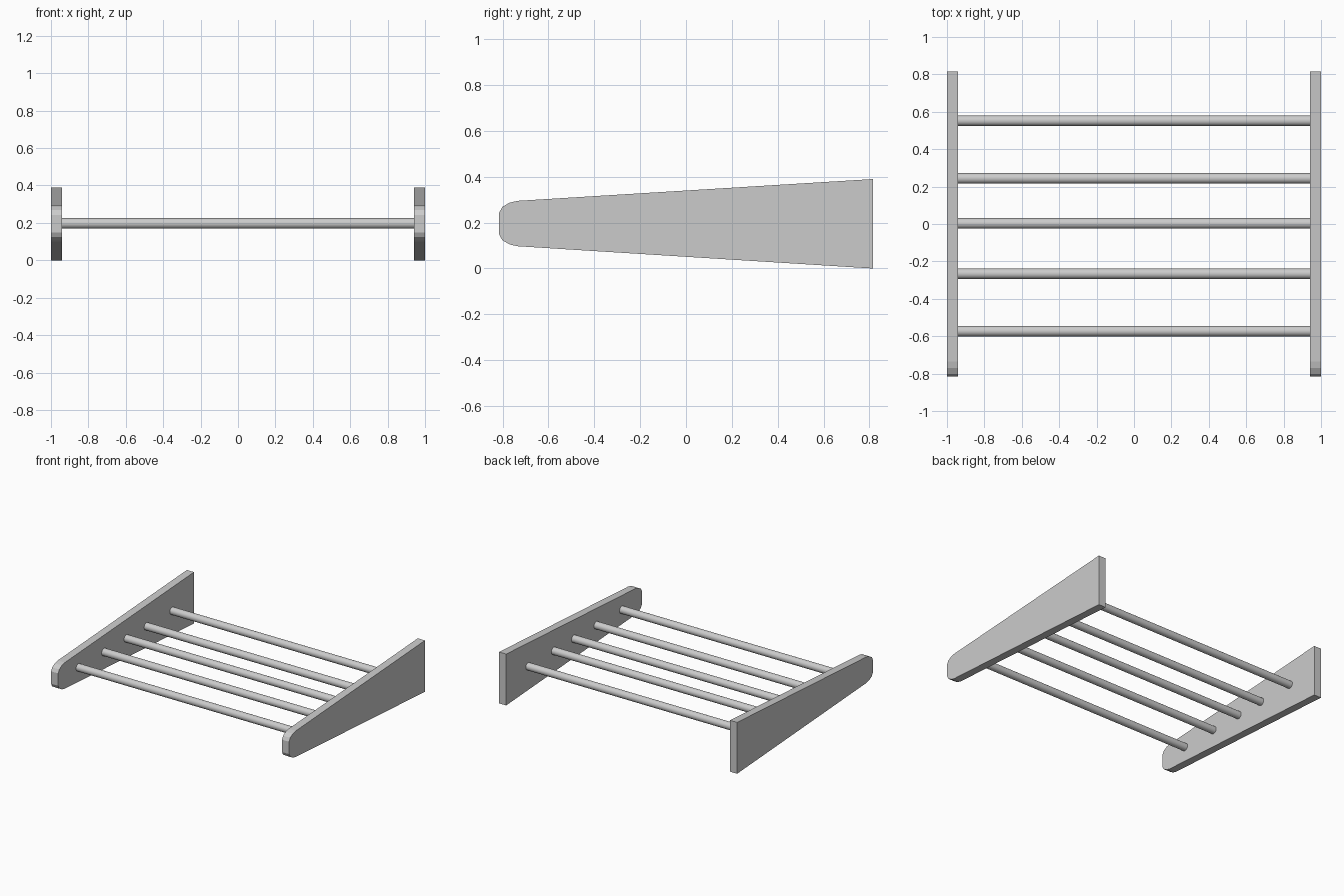
import bpy, bmesh, math

cube = bpy.data.objects.get("Cube")
if cube:
    bpy.data.objects.remove(cube, do_unlink=True)

grey = bpy.data.materials.new("light_grey")
grey.use_nodes = True
colour = (0.6, 0.6, 0.6, 1)
grey.diffuse_color = colour
grey.node_tree.nodes["Principled BSDF"].inputs["Base Color"].default_value = colour

PANEL_THICKNESS = 0.06
MID_Z = 0.197


def side_panel(name, x_inner):
    """Tapered board with a rounded front end, extruded along x."""
    upper = [(0.815, 0.39), (-0.735, 0.295), (-0.77, 0.287),
             (-0.802, 0.268), (-0.815, 0.243)]
    lower = [(y, 2 * MID_Z - 0.002 - z) for y, z in reversed(upper)]
    lower[-1] = (0.815, 0)
    bm = bmesh.new()
    face = bm.faces.new([bm.verts.new((x_inner, y, z)) for y, z in upper + lower])
    new = bmesh.ops.extrude_face_region(bm, geom=[face])["geom"]
    verts = [v for v in new if isinstance(v, bmesh.types.BMVert)]
    step = math.copysign(PANEL_THICKNESS, x_inner)
    bmesh.ops.translate(bm, verts=verts, vec=(step, 0, 0))
    bmesh.ops.recalc_face_normals(bm, faces=bm.faces)
    mesh = bpy.data.meshes.new(name)
    bm.to_mesh(mesh)
    bm.free()
    mesh.materials.append(grey)
    bpy.context.collection.objects.link(bpy.data.objects.new(name, mesh))


def rod(name, y):
    """Round bar spanning the gap between the panels."""
    bpy.ops.mesh.primitive_cylinder_add(
        vertices=32, radius=0.028, depth=2 - 2 * PANEL_THICKNESS,
        location=(0, y, MID_Z), rotation=(0, math.pi / 2, 0))
    obj = bpy.context.object
    obj.name = name
    obj.data.materials.append(grey)
    bpy.ops.object.shade_smooth_by_angle()


# Side panels
side_panel("left_side_panel", 1 - PANEL_THICKNESS)
side_panel("right_side_panel", PANEL_THICKNESS - 1)

# Shelf rods, front to back
for i, y in enumerate((-0.573, -0.266, 0.003, 0.244, 0.552), 1):
    rod(f"shelf_rod_{i}", y)
